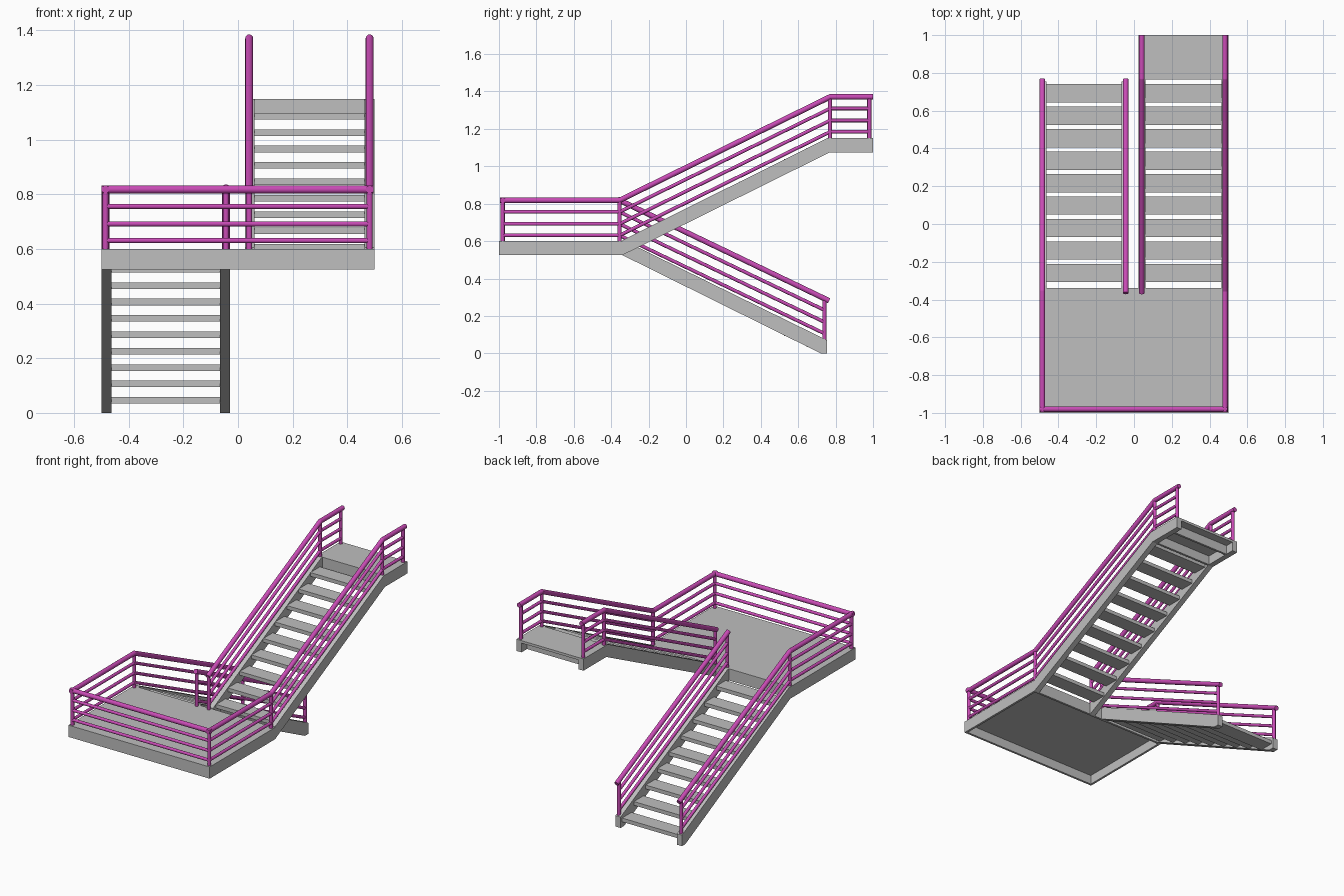
import bpy, bmesh
from mathutils import Vector

cube = bpy.data.objects.get("Cube")
if cube:
    bpy.data.objects.remove(cube, do_unlink=True)


def material(name, color):
    m = bpy.data.materials.new(name)
    m.use_nodes = True
    m.diffuse_color = color
    m.node_tree.nodes["Principled BSDF"].inputs["Base Color"].default_value = color
    return m


GREY = material("concrete grey", (0.52, 0.52, 0.52, 1))
PINK = material("magenta paint", (0.58, 0.07, 0.46, 1))


def finish(name, bm, mat, smooth=False):
    bmesh.ops.recalc_face_normals(bm, faces=bm.faces)
    me = bpy.data.meshes.new(name)
    bm.to_mesh(me)
    bm.free()
    me.materials.append(mat)
    ob = bpy.data.objects.new(name, me)
    bpy.context.collection.objects.link(ob)
    if smooth:
        bpy.ops.object.select_all(action='DESELECT')
        ob.select_set(True)
        bpy.context.view_layer.objects.active = ob
        bpy.ops.object.shade_smooth_by_angle()
    return ob


def add_box(bm, x0, x1, y0, y1, z0, z1):
    verts = bmesh.ops.create_cube(bm, size=1)["verts"]
    for v in verts:
        v.co = ((x0 + x1) / 2 + v.co.x * (x1 - x0),
                (y0 + y1) / 2 + v.co.y * (y1 - y0),
                (z0 + z1) / 2 + v.co.z * (z1 - z0))


def add_tube(bm, a, b, r):
    a, b = Vector(a), Vector(b)
    d = b - a
    verts = bmesh.ops.create_cone(bm, cap_ends=True, segments=16, radius1=r,
                                  radius2=r, depth=d.length)["verts"]
    q = d.to_track_quat('Z', 'Y')
    for v in verts:
        v.co = q @ v.co + (a + b) / 2


def add_path(bm, pts, r):
    for a, b in zip(pts, pts[1:]):
        add_tube(bm, a, b, r)
    for p in pts[1:-1]:
        ball = bmesh.ops.create_uvsphere(bm, u_segments=16, v_segments=8, radius=r)
        for v in ball["verts"]:
            v.co += Vector(p)


def stringer(name, x0, x1, profile):
    bm = bmesh.new()
    face = bm.faces.new([bm.verts.new((x0, y, z)) for y, z in profile])
    ext = bmesh.ops.extrude_face_region(bm, geom=[face])["geom"]
    for v in ext:
        if isinstance(v, bmesh.types.BMVert):
            v.co.x = x1
    finish(name, bm, GREY)


LAND, TOP, BACK = 0.6, 1.15, -0.34
BEAM, SW = 0.075, 0.036

# Landing: thin deck on a perimeter frame, open underneath
bm = bmesh.new()
w = 0.014
add_box(bm, -0.5, 0.5, -1, BACK, LAND - 0.016, LAND)
for x in (-0.5, 0.5 - w):
    add_box(bm, x, x + w, -1, BACK, LAND - BEAM, LAND - 0.016)
for y in (-1, BACK - w):
    add_box(bm, -0.5 + w, 0.5 - w, y, y + w, LAND - BEAM, LAND - 0.016)
finish("landing", bm, GREY)

# Stringers of both flights
lower = [(BACK, LAND), (-0.325, LAND), (0.755, 0.07), (0.755, 0),
         (0.72, 0), (BACK, LAND - BEAM)]
upper = [(BACK, LAND - BEAM), (0.77, TOP - BEAM), (1, TOP - BEAM),
         (1, TOP), (0.755, TOP), (BACK, LAND + 0.005)]
for side, x in (("right", -0.5), ("left", -0.03 - SW)):
    stringer("lower_stringer_" + side, x, x + SW, lower)
for side, x in (("right", 0.025), ("left", 0.5 - SW)):
    stringer("upper_stringer_" + side, x, x + SW, upper)

# Treads
for name, x0, x1, z0, rise in (("lower_treads", -0.465, -0.065, 0.526, -0.06),
                               ("upper_treads", 0.06, 0.465, 0.606, 0.06)):
    bm = bmesh.new()
    for i in range(9):
        y, z = -0.26 + i * 0.119, z0 + i * rise
        add_box(bm, x0, x1, y - 0.048, y + 0.048, z - 0.012, z + 0.012)
    finish(name, bm, GREY)

# Upper platform deck with its cross beams
bm = bmesh.new()
add_box(bm, 0.06, 0.465, 0.765, 1, TOP - 0.016, TOP)
for y in (0.765, 0.93):
    add_box(bm, 0.06, 0.465, y, y + 0.014, TOP - BEAM, TOP - 0.016)
finish("upper_platform", bm, GREY)

# Railings: handrail, three thinner rails and posts
HAND, BAR, POST = 0.0145, 0.0095, 0.011
OFFSETS = (0.218, 0.156, 0.092, 0.031)
EDGE, JOIN = -0.98, -0.355


def railing(name, x, path, posts, ends):
    """path: (y, floor z) points; ends: extra handrail length at start and end."""
    bm = bmesh.new()
    for k, off in enumerate(OFFSETS):
        pts = [Vector((x, y, z + off)) for y, z in path]
        if k == 0:
            pts[0] += (pts[0] - pts[1]).normalized() * ends[0]
            pts[-1] += (pts[-1] - pts[-2]).normalized() * ends[1]
        add_path(bm, pts, BAR if k else HAND)
    for y, z in posts:
        add_tube(bm, (x, y, z - 0.01), (x, y, z + OFFSETS[0]), POST)
    finish(name, bm, PINK, True)


edge, join = (EDGE, LAND), (JOIN, LAND)
foot = (0.74, 0.075)
bend, end = (0.77, TOP + 0.003), (0.98, TOP + 0.003)
railing("lower_rail_outer", -0.485, [edge, join, foot], [edge, join, foot], (0.015, 0.028))
railing("lower_rail_inner", -0.044, [join, foot], [join, foot], (0.012, 0.028))
railing("upper_rail_outer", 0.482, [edge, join, bend, end], [edge, join, bend, end], (0.015, 0.02))
railing("upper_rail_inner", 0.041, [join, bend, end], [join, bend, end], (0.012, 0.02))

# Railing across the front of the landing
bm = bmesh.new()
for k, off in enumerate(OFFSETS):
    e = 0 if k else 0.014
    add_tube(bm, (-0.485 - e, EDGE, LAND + off), (0.482 + e, EDGE, LAND + off), BAR if k else HAND)
finish("front_rail", bm, PINK, True)
